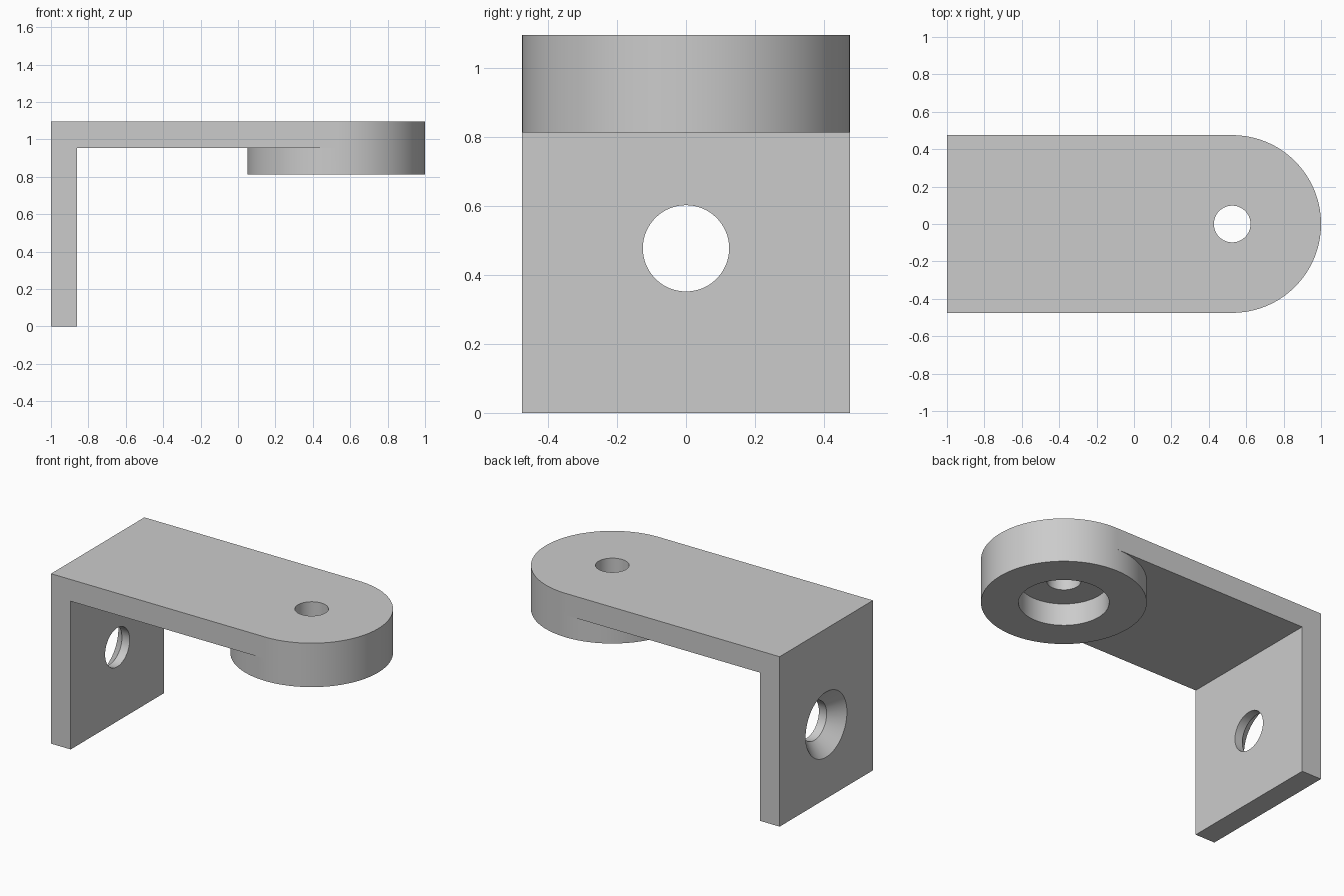
import bpy, bmesh, math
from mathutils import Matrix

if "Cube" in bpy.data.objects:
    bpy.data.objects.remove(bpy.data.objects["Cube"])

HALF_W = 0.475          # half width, also the radius of the round end
CX = 1 - HALF_W         # centre of the round end
TOP, UNDER, BOSS = 1.095, 0.955, 0.812
WALL_IN = -0.86         # inner face of the upright
HOLE_Z = 0.477          # height of the wall hole

grey = bpy.data.materials.new("grey metal")
grey.diffuse_color = (0.6, 0.6, 0.6, 1)
grey.use_nodes = True
grey.node_tree.nodes["Principled BSDF"].inputs["Base Color"].default_value = grey.diffuse_color


def make_object(name, bm):
    bmesh.ops.recalc_face_normals(bm, faces=bm.faces)
    mesh = bpy.data.meshes.new(name)
    bm.to_mesh(mesh)
    bm.free()
    mesh.materials.append(grey)
    obj = bpy.data.objects.new(name, mesh)
    bpy.context.collection.objects.link(obj)
    return obj


def cone(name, r1, r2, a, b, axis="z"):
    """Cylinder or cone from a to b, upright on the boss axis or along x through the wall."""
    bm = bmesh.new()
    bmesh.ops.create_cone(bm, cap_ends=True, segments=128, radius1=r1, radius2=r2, depth=b - a)
    mid = (a + b) / 2
    if axis == "z":
        m = Matrix.Translation((CX, 0, mid))
    else:
        m = Matrix.Translation((mid, 0, HOLE_Z)) @ Matrix.Rotation(math.pi / 2, 4, "Y")
    bmesh.ops.transform(bm, matrix=m, verts=bm.verts)
    return make_object(name, bm)


# L-shaped bracket: side profile extruded across the width
bm = bmesh.new()
profile = [(-1, 0), (WALL_IN, 0), (WALL_IN, UNDER), (CX, UNDER), (CX, TOP), (-1, TOP)]
face = bm.faces.new([bm.verts.new((x, -HALF_W, z)) for x, z in profile])
ext = bmesh.ops.extrude_face_region(bm, geom=[face])
bmesh.ops.translate(bm, vec=(0, 2 * HALF_W, 0),
                    verts=[v for v in ext["geom"] if isinstance(v, bmesh.types.BMVert)])
bracket = make_object("bracket", bm)

# Round boss joined on, then the holes cut out
steps = [
    (cone("boss", HALF_W, HALF_W, BOSS, TOP), "UNION"),
    (cone("top_hole_cutter", 0.098, 0.098, BOSS - 0.1, TOP + 0.1), "DIFFERENCE"),
    (cone("counterbore_cutter", 0.26, 0.26, BOSS - 0.1, UNDER - 0.002), "DIFFERENCE"),
    (cone("wall_hole_cutter", 0.125, 0.125, -1.1, -0.8, "x"), "DIFFERENCE"),
    (cone("countersink_cutter", 0.22, 0.12, -1.01, -0.91, "x"), "DIFFERENCE"),
]
for tool, operation in steps:
    mod = bracket.modifiers.new(tool.name, "BOOLEAN")
    mod.operation = operation
    mod.solver = "EXACT"
    mod.object = tool

bpy.context.view_layer.update()
bpy.context.view_layer.objects.active = bracket
bracket.select_set(True)
for tool, _ in steps:
    bpy.ops.object.modifier_apply(modifier=tool.name)
for tool, _ in steps:
    bpy.data.objects.remove(tool)

# Smooth round walls, crisp corners
bpy.ops.object.select_all(action="DESELECT")
bracket.select_set(True)
bpy.ops.object.shade_smooth_by_angle(angle=math.radians(30))
